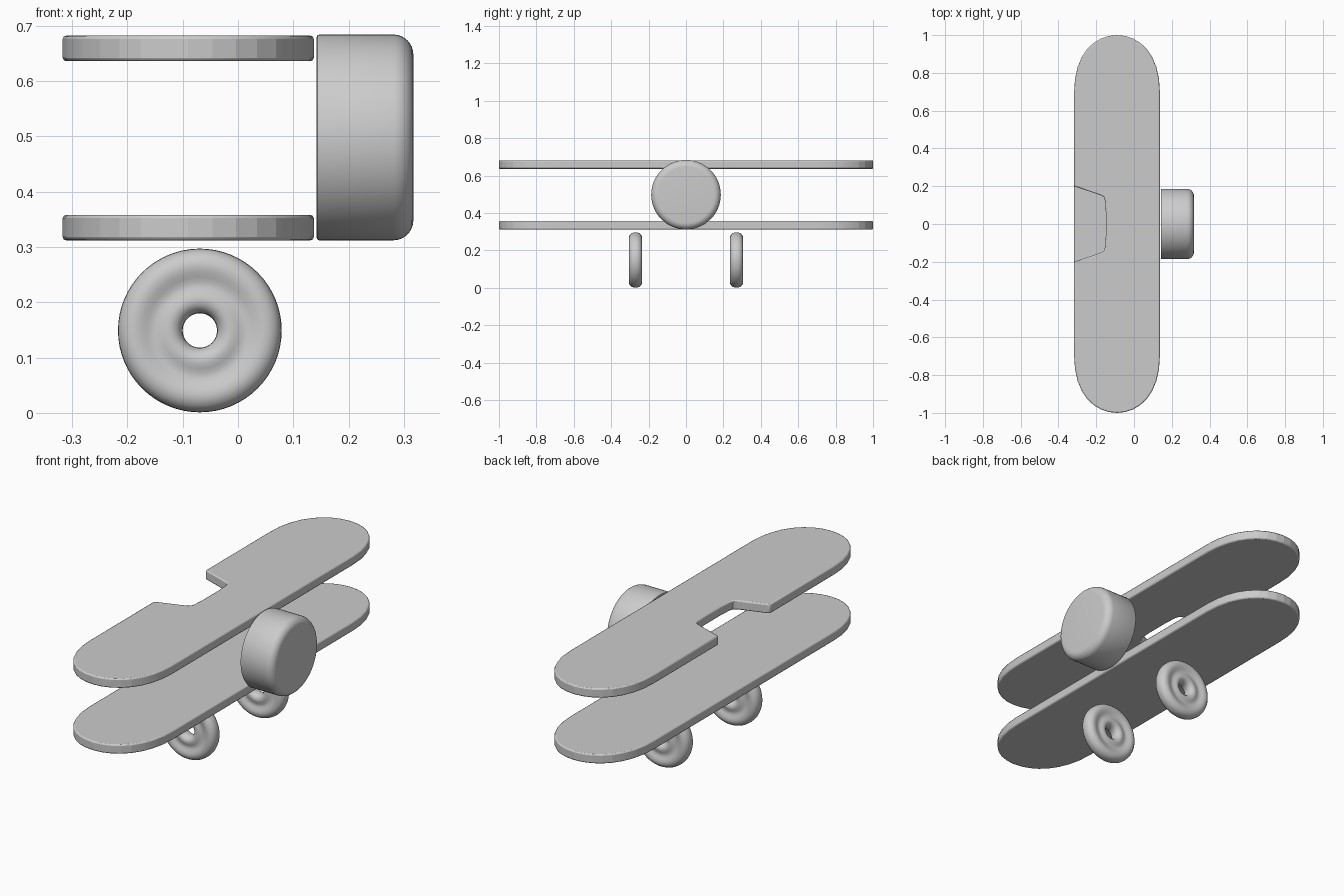
import bpy, bmesh, math
from mathutils import Matrix, Vector
from mathutils.geometry import interpolate_bezier

if "Cube" in bpy.data.objects:
    bpy.data.objects.remove(bpy.data.objects["Cube"], do_unlink=True)

# Single plain finish
grey = bpy.data.materials.new("plain_grey")
grey.use_nodes = True
COLOUR = (0.6, 0.6, 0.6, 1)
grey.diffuse_color = COLOUR
grey.node_tree.nodes["Principled BSDF"].inputs["Base Color"].default_value = COLOUR


def add_object(name, bm, smooth_angle):
    bmesh.ops.recalc_face_normals(bm, faces=bm.faces)
    mesh = bpy.data.meshes.new(name)
    bm.to_mesh(mesh)
    bm.free()
    mesh.materials.append(grey)
    obj = bpy.data.objects.new(name, mesh)
    bpy.context.collection.objects.link(obj)
    bpy.ops.object.select_all(action="DESELECT")
    obj.select_set(True)
    bpy.context.view_layer.objects.active = obj
    bpy.ops.object.shade_smooth_by_angle(angle=math.radians(smooth_angle))
    return obj


def bevel(obj, width, segments=2):
    mod = obj.modifiers.new("soft_edges", "BEVEL")
    mod.width = width
    mod.segments = segments
    mod.limit_method = "ANGLE"
    mod.angle_limit = math.radians(40)


# Wings: half outline from the leading edge round the tip, mirrored in y
FRONT, BACK, MID, SHOULDER = 0.137, -0.317, -0.09, 0.70


def wing(name, bottom, notch):
    tip = Vector((MID, 1, 0))
    lead = interpolate_bezier(Vector((FRONT, SHOULDER, 0)), Vector((FRONT, 0.90, 0)),
                              Vector((0.03, 1, 0)), tip, 9)
    trail = [Vector((2 * MID - p.x, p.y, 0)) for p in reversed(lead[:-1])]
    half = lead + trail + [Vector((x, y, 0)) for x, y in notch]
    other = [Vector((p.x, -p.y, 0)) for p in reversed(half)]
    bm = bmesh.new()
    face = bm.faces.new([bm.verts.new(p + Vector((0, 0, bottom))) for p in half + other])
    top = bmesh.ops.extrude_face_region(bm, geom=[face])["geom"]
    bmesh.ops.translate(bm, vec=(0, 0, 0.046),
                        verts=[v for v in top if isinstance(v, bmesh.types.BMVert)])
    bevel(add_object(name, bm, 12), 0.006)


wing("lower_wing", 0.312, [])
wing("upper_wing", 0.636, [(BACK, 0.2), (-0.17, 0.15), (-0.158, 0.14),
                           (-0.153, 0.12), (-0.149, 0.06)])


# Lathe a (radius, offset) profile about the local z axis
def lathe(name, profile, matrix, closed, steps=64):
    bm = bmesh.new()
    rings = []
    for r, h in profile:
        rings.append([bm.verts.new((r * math.cos(a), r * math.sin(a), h))
                      for a in (math.tau * i / steps for i in range(steps))])
    pairs = list(zip(rings, rings[1:]))
    if closed:
        pairs.append((rings[-1], rings[0]))
    else:
        bm.faces.new(rings[0])
        bm.faces.new(rings[-1])
    for a, b in pairs:
        for i in range(steps):
            j = (i + 1) % steps
            bm.faces.new((a[i], a[j], b[j], b[i]))
    bmesh.ops.transform(bm, matrix=matrix, verts=bm.verts)
    return add_object(name, bm, 35)


# Engine cowling with a rounded front rim
R, LENGTH, RIM = 0.186, 0.175, 0.036
cowling = [(R - 0.005, 0), (R - 0.0015, 0.0015), (R, 0.005)]
for i in range(9):
    a = math.pi / 2 * i / 8
    cowling.append((R - RIM + RIM * math.cos(a), LENGTH - RIM + RIM * math.sin(a)))
lathe("engine_cowling", cowling,
      Matrix.Translation((0.142, 0, 0.498)) @ Matrix.Rotation(math.pi / 2, 4, "Y"), False)

# Wheels: rounded tyre, shallow groove, raised hub and axle hole
side = [(0.148, 0), (0.147, 0.011), (0.143, 0.021), (0.136, 0.029), (0.126, 0.034),
        (0.116, 0.035), (0.106, 0.033), (0.096, 0.029), (0.087, 0.026), (0.078, 0.026),
        (0.069, 0.029), (0.06, 0.032), (0.051, 0.032), (0.042, 0.028), (0.035, 0.02),
        (0.032, 0.011), (0.031, 0)]
wheel = side + [(r, -h) for r, h in reversed(side[1:-1])]
for label, y in (("right_wheel", -0.27), ("left_wheel", 0.27)):
    lathe(label, wheel,
          Matrix.Translation((-0.069, y, 0.149)) @ Matrix.Rotation(math.pi / 2, 4, "X"), True)
